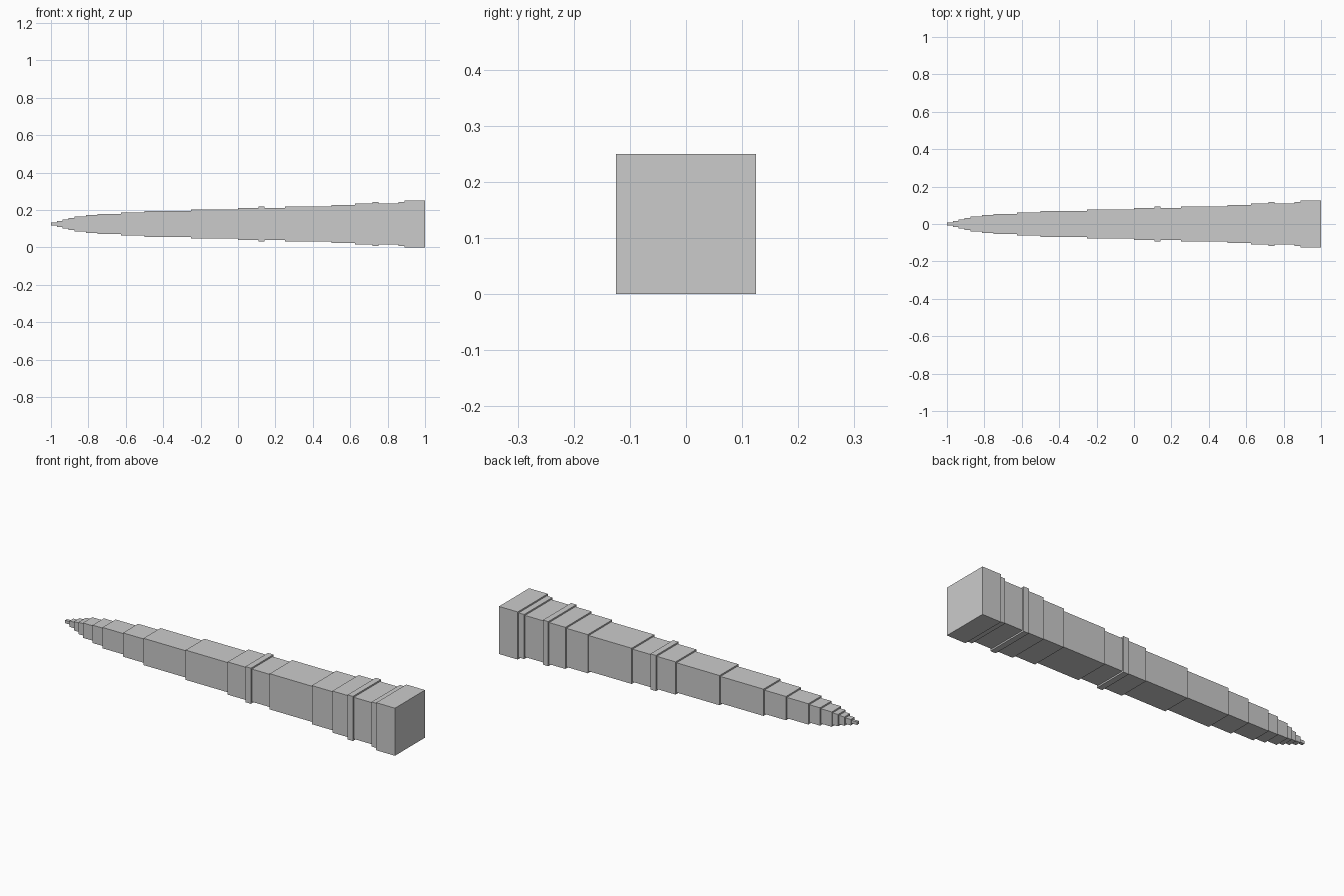
import bpy, bmesh
from mathutils import Matrix

if "Cube" in bpy.data.objects:
    bpy.data.objects.remove(bpy.data.objects["Cube"])

U = 1 / 128          # width step: each ring grows by one unit per side
CENTRE_Z = 16 * U    # axis height, widest block rests on z = 0


def block(name, x0, x1, half):
    """Square block running from x0 to x1 along the horn axis."""
    bm = bmesh.new()
    size = Matrix.Diagonal((x1 - x0, 2 * half * U, 2 * half * U, 1))
    bmesh.ops.create_cube(bm, size=1, matrix=size)
    mesh = bpy.data.meshes.new(name)
    bm.to_mesh(mesh)
    bm.free()
    obj = bpy.data.objects.new(name, mesh)
    obj.location = ((x0 + x1) / 2, 0, CENTRE_Z)
    bpy.context.collection.objects.link(obj)


# Each part: name, end position along x, half width in steps
parts = [
    # pointed tip
    ("tip_1", -0.969, 1), ("tip_2", -0.9375, 2), ("tip_3", -0.906, 3),
    ("tip_4", -0.875, 4), ("tip_5", -0.8125, 5), ("tip_6", -0.75, 6),
    # tapering shaft
    ("shaft_1", -0.625, 7), ("shaft_2", -0.5, 8), ("shaft_3", -0.25, 9),
    ("shaft_4", 0.0, 10), ("shaft_5", 0.109, 11),
    ("middle_ring", 0.141, 12), ("shaft_6", 0.25, 11),
    ("shaft_7", 0.5, 12), ("shaft_8", 0.625, 13), ("shaft_9", 0.719, 14),
    # thick end
    ("rear_ring", 0.75, 15), ("shaft_10", 0.859, 14),
    ("end_collar", 0.891, 15), ("end_block", 1.0, 16),
]

x = -1.0
for name, end, half in parts:
    block(name, x, end, half)
    x = end
